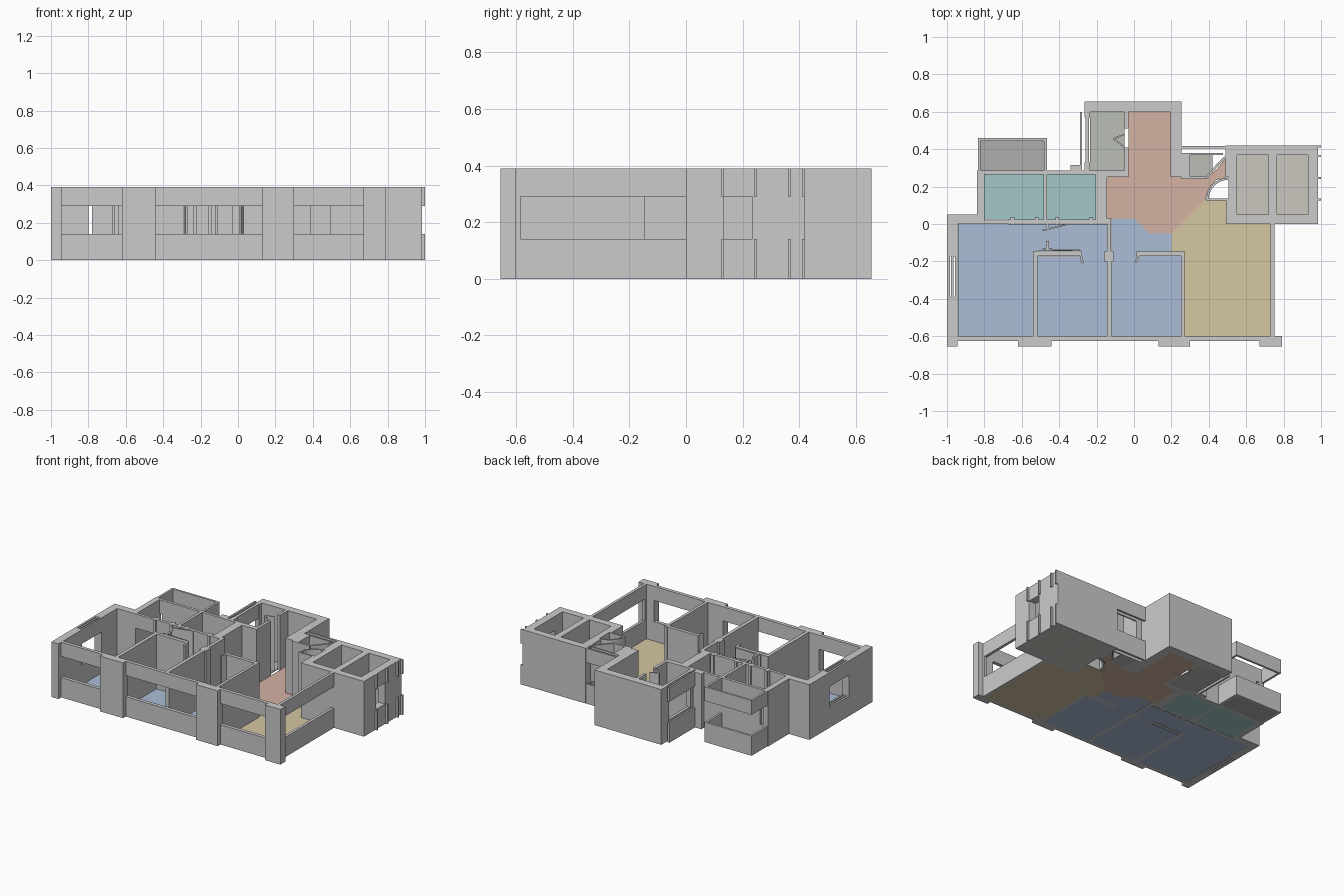
import bpy, math

if "Cube" in bpy.data.objects:
    bpy.data.objects.remove(bpy.data.objects["Cube"])

H, SILL, HEAD = 0.39, 0.14, 0.29


def prism(name, pts, z0, z1, mat=None):
    """Vertical prism over an xy outline."""
    n = len(pts)
    verts = [(x, y, z) for z in (z0, z1) for x, y in pts]
    faces = [tuple(range(n))[::-1], tuple(range(n, 2 * n))]
    faces += [(i, (i + 1) % n, (i + 1) % n + n, i + n) for i in range(n)]
    me = bpy.data.meshes.new(name)
    me.from_pydata(verts, [], faces)
    ob = bpy.data.objects.new(name, me)
    bpy.context.collection.objects.link(ob)
    if mat:
        me.materials.append(mat)
    return ob


def rect(x0, x1, y0, y1):
    return [(x0, y0), (x1, y0), (x1, y1), (x0, y1)]


def wall(name, x0, x1, y0, y1, z0=0, z1=H):
    return prism(name, rect(x0, x1, y0, y1), z0, z1)


def window(name, *r):
    """Opening: wall below and lintel above."""
    wall(name + "_sill", *r, 0, SILL)
    wall(name + "_lintel", *r, HEAD, H)


def slanted(name, a, b, t=0.008):
    """Thin full-height panel between two points."""
    d = math.hypot(b[0] - a[0], b[1] - a[1])
    nx, ny = -(b[1] - a[1]) / d * t / 2, (b[0] - a[0]) / d * t / 2
    prism(name, [(a[0] - nx, a[1] - ny), (b[0] - nx, b[1] - ny),
                 (b[0] + nx, b[1] + ny), (a[0] + nx, a[1] + ny)], 0, H)


def floor(name, pts, col):
    mat = bpy.data.materials.new(name + "_colour")
    mat.diffuse_color = (*col, 1)
    mat.use_nodes = True
    mat.node_tree.nodes["Principled BSDF"].inputs["Base Color"].default_value = mat.diffuse_color
    prism(name, pts, 0, 0.004, mat)


# Floors
BLUE, YELLOW, SALMON = (.41, .51, .68), (.66, .57, .36), (.66, .45, .37)
TEAL, DARK, STONE, SAND = (.36, .58, .57), (.42, .42, .42), (.5, .51, .47), (.6, .57, .52)
floor("bedroom_left_floor", [(-.94, -.6), (-.54, -.6), (-.54, -.145), (-.145, -.145),
                             (-.145, 0), (-.94, 0)], BLUE)
floor("bedroom_middle_floor", rect(-.515, -.145, -.6, -.175), BLUE)
floor("bedroom_middle_threshold", rect(-.28, -.145, -.175, -.145), BLUE)
floor("bedroom_right_floor", [(-.12, -.6), (.25, -.6), (.25, -.15), (.2, -.15), (.2, -.05),
                              (.08, -.05), (0, .03), (-.12, .03)], BLUE)
floor("living_floor", [(.27, -.6), (.73, -.6), (.73, 0), (.5, 0), (.5, .13), (.38, .13),
                       (.2, -.05), (.2, -.15), (.27, -.15)], YELLOW)
floor("hall_floor", [(-.145, .03), (0, .03), (.08, -.05), (.2, -.05), (.38, .13), (.4, .19),
                     (.44, .235), (.495, .25), (.495, .36), (.44, .29), (.39, .25), (.195, .25),
                     (.195, .6), (-.03, .6), (-.03, .25), (-.145, .25)], SALMON)
floor("bath_left_floor", rect(-.8, -.485, .025, .265), TEAL)
floor("bath_right_floor", rect(-.465, -.205, .025, .265), TEAL)
floor("balcony_floor", rect(-.82, -.48, .285, .445), DARK)
floor("store_floor", rect(-.235, -.05, .285, .6), STONE)
floor("closet_floor", rect(.3, .42, .255, .37), STONE)
floor("shaft_left_floor", rect(.55, .72, .05, .37), SAND)
floor("shaft_right_floor", rect(.765, .93, .05, .37), SAND)

# Front facade: piers with window bands between
for i, (a, b) in enumerate([(-1, -.945), (-.62, -.44), (.13, .30), (.67, .79)]):
    wall(f"front_pier_{i}", a, b, -.655, -.6)
for i, (a, b) in enumerate([(-.945, -.62), (-.44, .13), (.30, .67)]):
    window(f"front_window_{i}", a, b, -.625, -.6)
window("right_window", .73, .75, -.585, 0)
wall("right_window_jamb", .73, .75, -.6, -.585)

# Left facade
wall("left_wall_front", -1, -.945, -.6, -.39)
wall("left_wall_back", -1, -.945, -.175, 0)
window("left_window_outer", -1, -.985, -.39, -.175)
window("left_window_middle", -.978, -.965, -.39, -.175)
window("left_window_inner", -.957, -.945, -.39, -.175)
wall("left_return_wall", -1, -.84, 0, .05)
wall("bath_outer_wall", -.84, -.8, 0, .28)

# Bathrooms
window("bath_door_band", -.8, -.67, 0, .02)
wall("bath_front_wall", -.67, -.145, .003, .025)
for i, x in enumerate([-.66, -.53, -.42, -.24]):
    wall(f"bath_jamb_{i}", x, x + .02, -.006, .038)
wall("bath_divider", -.485, -.465, .025, .265)
window("bath_back_window", -.8, -.78, .265, .285)
wall("bath_back_wall", -.78, -.205, .265, .285)
wall("bath_right_wall", -.205, -.145, .025, .285)

# Balcony: parapet and upper band
window("balcony_left", -.835, -.82, .285, .445)
window("balcony_right", -.48, -.465, .285, .445)
window("balcony_back", -.835, -.465, .445, .46)
wall("balcony_wall_end", -.84, -.8, .28, .285)

# Store room and entrance hall
wall("hall_back_wall", -.265, .255, .6, .655)
wall("hall_right_wall", .195, .255, .25, .6)
wall("store_left_wall_front", -.265, -.235, .285, .33)
wall("store_left_wall_back", -.265, -.235, .57, .6)
window("store_window", -.26, -.24, .33, .57)
window("store_outer_band", -.29, -.277, .31, .6)
wall("store_outer_corner", -.34, -.277, .285, .315)
wall("store_partition_front", -.05, -.03, .25, .41)
wall("store_partition_back", -.05, -.03, .51, .6)
slanted("store_door_a", (-.05, .41), (-.11, .455))
slanted("store_door_b", (-.11, .455), (-.05, .48))
wall("store_front_wall", -.145, -.05, .25, .285)

# Bedroom partitions
wall("partition_left", -.54, -.515, -.6, -.145)
wall("bedroom_middle_wall", -.515, -.28, -.172, -.148)
wall("partition_middle", -.145, -.12, -.6, -.145)
wall("corridor_end_wall", -.145, -.122, -.145, .03)
wall("bedroom_right_wall", .01, .25, -.172, -.148)
wall("partition_right", .25, .27, -.6, -.145)
slanted("bedroom_middle_jamb", (-.285, -.165), (-.275, -.21), .012)
slanted("bedroom_right_jamb", (.025, -.165), (.01, -.205), .012)
wall("corridor_stub", -.16, -.11, -.2, -.148)
wall("corridor_jamb_front", -.47, -.455, -.145, -.09)
wall("corridor_jamb_back", -.47, -.455, -.03, .005)
slanted("corridor_door_front", (-.49, -.135), (-.29, -.14))
slanted("corridor_door_back", (-.49, -.035), (-.35, .0))

# Right block with two shafts
wall("block_front_wall", .505, .985, 0, .05)
wall("block_back_wall", .505, .985, .37, .42)
wall("block_left_wall", .505, .55, .05, .37)
wall("block_middle_wall", .72, .765, .05, .37)
wall("block_right_wall_front", .93, .985, .05, .135)
window("block_right_window", .93, .985, .135, .235)
wall("block_right_wall_back", .93, .985, .235, .37)
for i, y in enumerate([.125, .24, .36, .41]):
    window(f"block_fin_{i}", .985, 1, y, y + .01)
wall("block_left_liner", .492, .505, 0, .13)

# Closet corner with curved wall
window("closet_window_outer", .255, .505, .405, .418)
window("closet_window_inner", .255, .475, .37, .38)
wall("closet_left_jamb", .255, .30, .25, .38)
wall("closet_front_wall", .255, .39, .24, .255)
wall("closet_right_jamb", .49, .505, .25, .42)
slanted("closet_door", (.39, .25), (.45, .32), .012)
slanted("closet_door_end", (.45, .32), (.495, .365), .012)
arc = [math.radians(90 + 90 * i / 8) for i in range(9)]
prism("curved_wall",
      [(.505 + .118 * math.cos(a), .13 + .118 * math.sin(a)) for a in arc] +
      [(.505 + .106 * math.cos(a), .13 + .106 * math.sin(a)) for a in reversed(arc)], 0, H)
wall("curved_wall_base", .385, .505, .125, .135)
